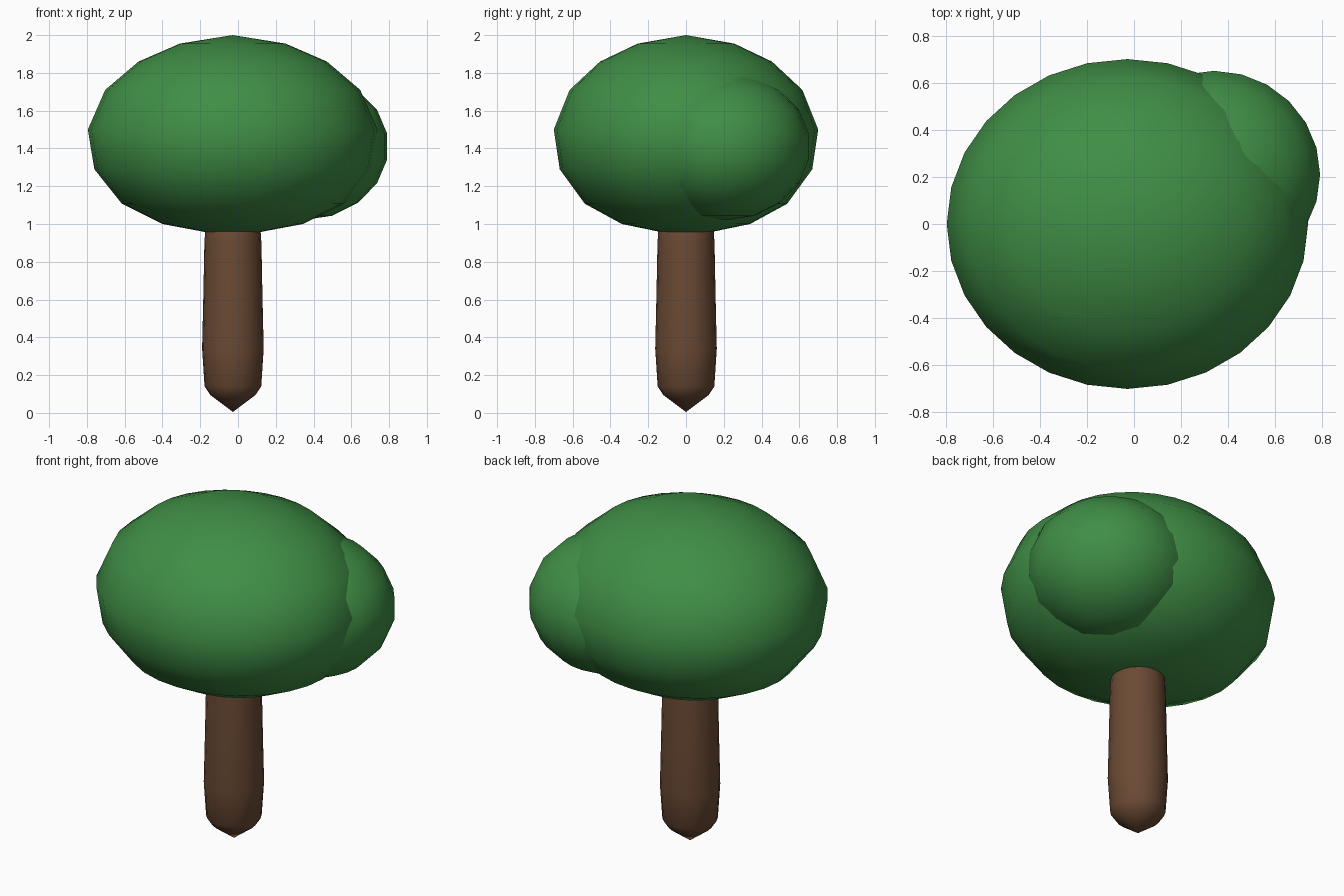
import bpy
import bmesh
from math import sin, cos, pi, radians

cube = bpy.data.objects.get("Cube")
if cube:
    bpy.data.objects.remove(cube, do_unlink=True)


def material(name, color):
    mat = bpy.data.materials.new(name)
    mat.use_nodes = True
    mat.diffuse_color = color
    mat.node_tree.nodes["Principled BSDF"].inputs["Base Color"].default_value = color
    return mat


def lathe(name, profile, sides, center, scale, mat):
    """Turn a (radius, height) profile, listed bottom to top, into a closed solid."""
    bm = bmesh.new()
    cx, cy = center
    sx, sy = scale
    rings = []
    for r, z in profile:
        count = sides if r > 0 else 1
        rings.append([bm.verts.new((cx + sx * r * cos(2 * pi * i / sides),
                                    cy + sy * r * sin(2 * pi * i / sides), z))
                      for i in range(count)])
    for low, high in zip(rings, rings[1:]):
        for i in range(sides):
            j = (i + 1) % sides
            corners = [low[i % len(low)], low[j % len(low)],
                       high[j % len(high)], high[i % len(high)]]
            bm.faces.new(list(dict.fromkeys(corners)))
    bmesh.ops.recalc_face_normals(bm, faces=bm.faces)
    for face in bm.faces:
        face.smooth = True
    mesh = bpy.data.meshes.new(name)
    bm.to_mesh(mesh)
    bm.free()
    mesh.materials.append(mat)
    obj = bpy.data.objects.new(name, mesh)
    bpy.context.collection.objects.link(obj)
    return obj


leaf_green = material("leaf green", (0.05, 0.27, 0.06, 1))
bark_brown = material("bark brown", (0.145, 0.068, 0.034, 1))

# Trunk with a pointed foot and a slight taper
trunk_profile = [(0, 0.005), (0.12, 0.095), (0.15, 0.14), (0.163, 0.34),
                 (0.157, 0.6), (0.151, 0.9), (0.147, 0.96), (0.12, 1.05), (0, 1.08)]
lathe("trunk", trunk_profile, 20, (-0.027, 0), (1, 1), bark_brown)

# Main crown, a flattened ball
crown_profile = [(0, 0.947), (0.18, 0.956), (0.485, 1.0), (0.765, 1.107), (0.955, 1.29),
                 (1, 1.5), (0.88, 1.71), (0.65, 1.86), (0.365, 1.955), (0, 2.0)]
lathe("main_crown", crown_profile, 28, (-0.028, 0), (0.767, 0.7), leaf_green)

# Smaller leaf ball at the back left of the crown
angles = [radians(a) for a in range(-90, 91, 20)]
ball_profile = [(0 if abs(a) > 1.57 else cos(a), 1.41 + 0.39 * sin(a)) for a in angles]
lathe("side_crown", ball_profile, 24, (0.34, 0.21), (0.457, 0.447), leaf_green)
